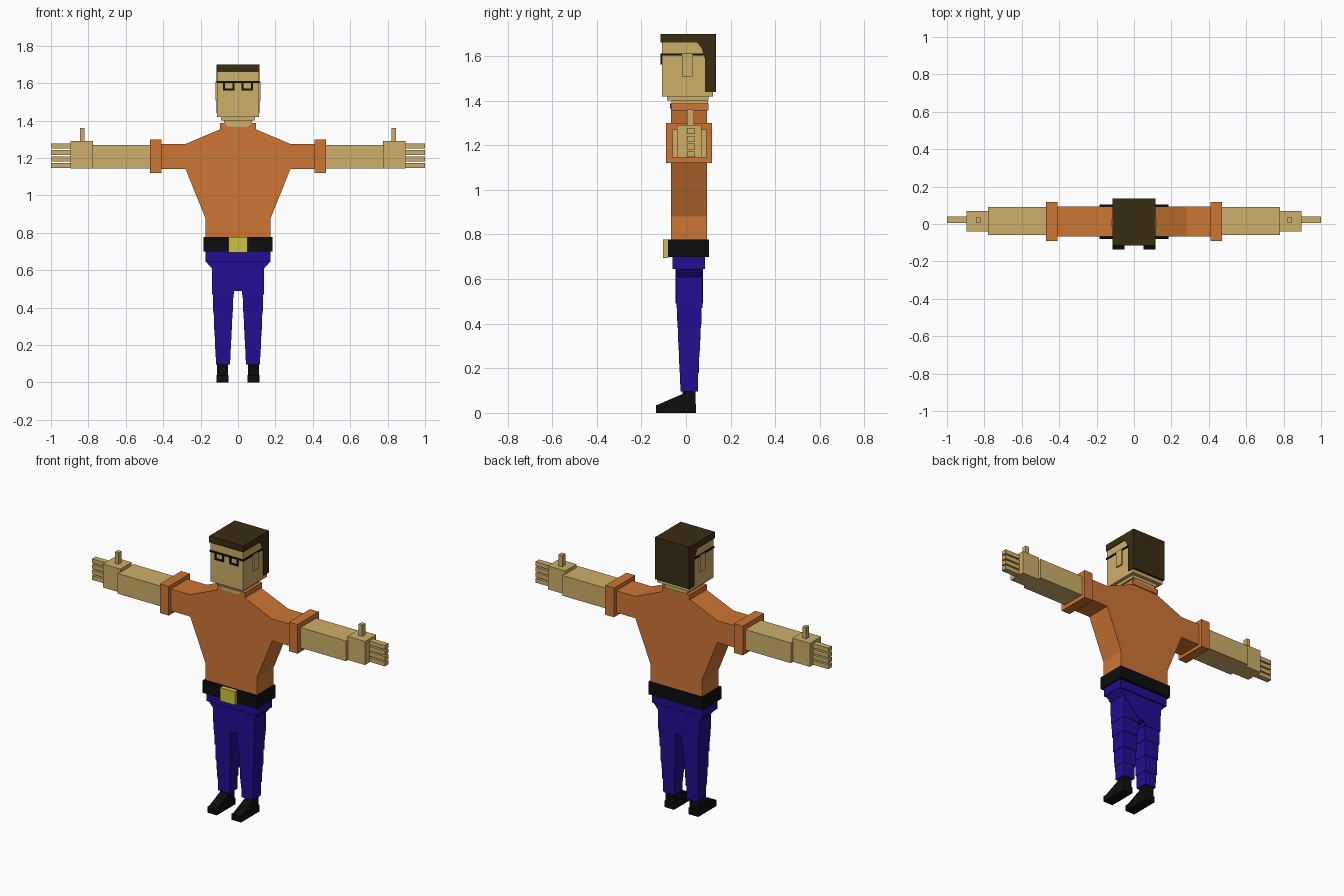
import bpy, bmesh

cube = bpy.data.objects.get("Cube")
if cube:
    bpy.data.objects.remove(cube, do_unlink=True)


def material(name, r, g, b):
    m = bpy.data.materials.new(name)
    m.use_nodes = True
    m.diffuse_color = (r, g, b, 1)
    m.node_tree.nodes["Principled BSDF"].inputs["Base Color"].default_value = (r, g, b, 1)
    return m


SKIN = material("skin", 0.61, 0.43, 0.14)
ORANGE = material("orange cloth", 0.61, 0.18, 0.034)
BLUE = material("blue cloth", 0.017, 0.004, 0.29)
YELLOW = material("yellow metal", 0.6, 0.56, 0.045)
HAIR = material("dark brown hair", 0.04, 0.027, 0.006)
BLACK = material("black", 0.004, 0.004, 0.004)


def loft(name, rings, mat, mirror=False):
    """Skin a stack of matching point loops and cap both ends."""
    bm = bmesh.new()
    loops = [[bm.verts.new(p) for p in ring] for ring in rings]
    n = len(loops[0])
    for a, b in zip(loops, loops[1:]):
        for i in range(n):
            j = (i + 1) % n
            bm.faces.new((a[i], a[j], b[j], b[i]))
    bm.faces.new(loops[0][::-1])
    bm.faces.new(loops[-1])
    bmesh.ops.recalc_face_normals(bm, faces=bm.faces)
    mesh = bpy.data.meshes.new(name)
    bm.to_mesh(mesh)
    bm.free()
    mesh.materials.append(mat)
    obj = bpy.data.objects.new(name, mesh)
    bpy.context.collection.objects.link(obj)
    if mirror:
        obj.modifiers.new("Mirror", 'MIRROR')
    return obj


def rect(x, y, z):
    return [(x[0], y[0], z), (x[1], y[0], z), (x[1], y[1], z), (x[0], y[1], z)]


def box(name, x, y, z, mat, mirror=False):
    return loft(name, [rect(x, y, z[0]), rect(x, y, z[1])], mat, mirror)


def front_prism(name, half, y, mat):
    """Extrude a left-right symmetric front outline along y."""
    outline = half + [(-x, z) for x, z in reversed(half)]
    return loft(name, [[(x, d, z) for x, z in outline] for d in y], mat)


def side_prism(name, outline, x, mat, mirror=False):
    return loft(name, [[(d, y, z) for y, z in outline] for d in x], mat, mirror)


# Sweater with shoulders and upper sleeves
front_prism("sweater", [(0.175, 0.74), (0.175, 0.88), (0.28, 1.14), (0.42, 1.14),
                        (0.42, 1.275), (0.28, 1.275), (0.08, 1.36)], (-0.067, 0.094), ORANGE)
box("collar", (-0.095, 0.095), (-0.067, 0.1), (1.355, 1.387), ORANGE)
box("sleeve_cuff", (0.41, 0.47), (-0.09, 0.117), (1.12, 1.3), ORANGE, True)

# Arms and hands
box("forearm", (0.46, 0.78), (-0.06, 0.092), (1.145, 1.27), SKIN, True)
box("palm", (0.775, 0.895), (-0.04, 0.07), (1.145, 1.29), SKIN, True)
box("thumb", (0.82, 0.845), (0.005, 0.035), (1.28, 1.36), SKIN, True)
for i in range(4):
    z = 1.147 + i * 0.0345
    box(f"finger_{i + 1}", (0.89, 1.0), (0.005, 0.04), (z, z + 0.026), SKIN, True)

# Neck and head
box("neck", (-0.075, 0.075), (-0.065, 0.098), (1.38, 1.405), SKIN)
front_prism("throat", [(0.05, 1.365), (0.075, 1.387)], (-0.071, -0.06), SKIN)
box("jaw", (-0.09, 0.09), (-0.085, 0.1), (1.4, 1.42), SKIN)
box("head", (-0.111, 0.111), (-0.108, 0.122), (1.418, 1.67), SKIN)
box("ear", (0.105, 0.121), (-0.018, 0.03), (1.508, 1.61), SKIN, True)

# Hair: flat top sweeping down the back and behind the ears
side_prism("hair", [(-0.115, 1.66), (0.05, 1.66), (0.07, 1.635), (0.085, 1.585), (0.085, 1.44),
                    (0.135, 1.44), (0.135, 1.7), (-0.115, 1.7)], (-0.116, 0.116), HAIR)

# Glasses
box("glasses_bar", (-0.115, 0.115), (-0.114, -0.106), (1.602, 1.612), BLACK)
box("glasses_temple", (0.109, 0.116), (-0.114, 0.09), (1.602, 1.612), BLACK, True)
box("lens_rim_bottom", (0.02, 0.08), (-0.114, -0.106), (1.562, 1.572), BLACK, True)
for side, x in (("inner", 0.02), ("outer", 0.07)):
    box(f"lens_rim_{side}", (x, x + 0.01), (-0.114, -0.106), (1.562, 1.605), BLACK, True)

# Belt
box("belt", (-0.185, 0.185), (-0.08, 0.103), (0.7, 0.777), BLACK)
box("buckle", (-0.05, 0.05), (-0.103, -0.078), (0.695, 0.777), YELLOW)

# Trousers: hips, crotch wedge and stepped legs
box("hips", (-0.174, 0.174), (-0.06, 0.085), (0.645, 0.71), BLUE)
front_prism("crotch", [(0.02, 0.49), (0.14, 0.61), (0.172, 0.646)], (-0.047, 0.077), BLUE)
levels = [0.64, 0.47, 0.38, 0.28, 0.18, 0.095]
for i, (top, bottom) in enumerate(zip(levels, levels[1:])):
    s = i * 0.005
    rings = [rect((0.02 + s + t, 0.14 - s - t), (-0.045 + s * 0.9 + t, 0.075 - s - t), z)
             for z, t in ((bottom, 0.002), (top, 0))]
    loft(f"leg_section_{i + 1}", rings, BLUE, True)

# Shoes
side_prism("shoe", [(-0.135, 0), (0.045, 0), (0.045, 0.04), (-0.135, 0.036)],
           (0.05, 0.115), BLACK, True)
side_prism("shoe_upper", [(-0.133, 0.034), (0.042, 0.034), (0.042, 0.1), (-0.015, 0.1),
                          (-0.015, 0.085)], (0.054, 0.111), BLACK, True)
